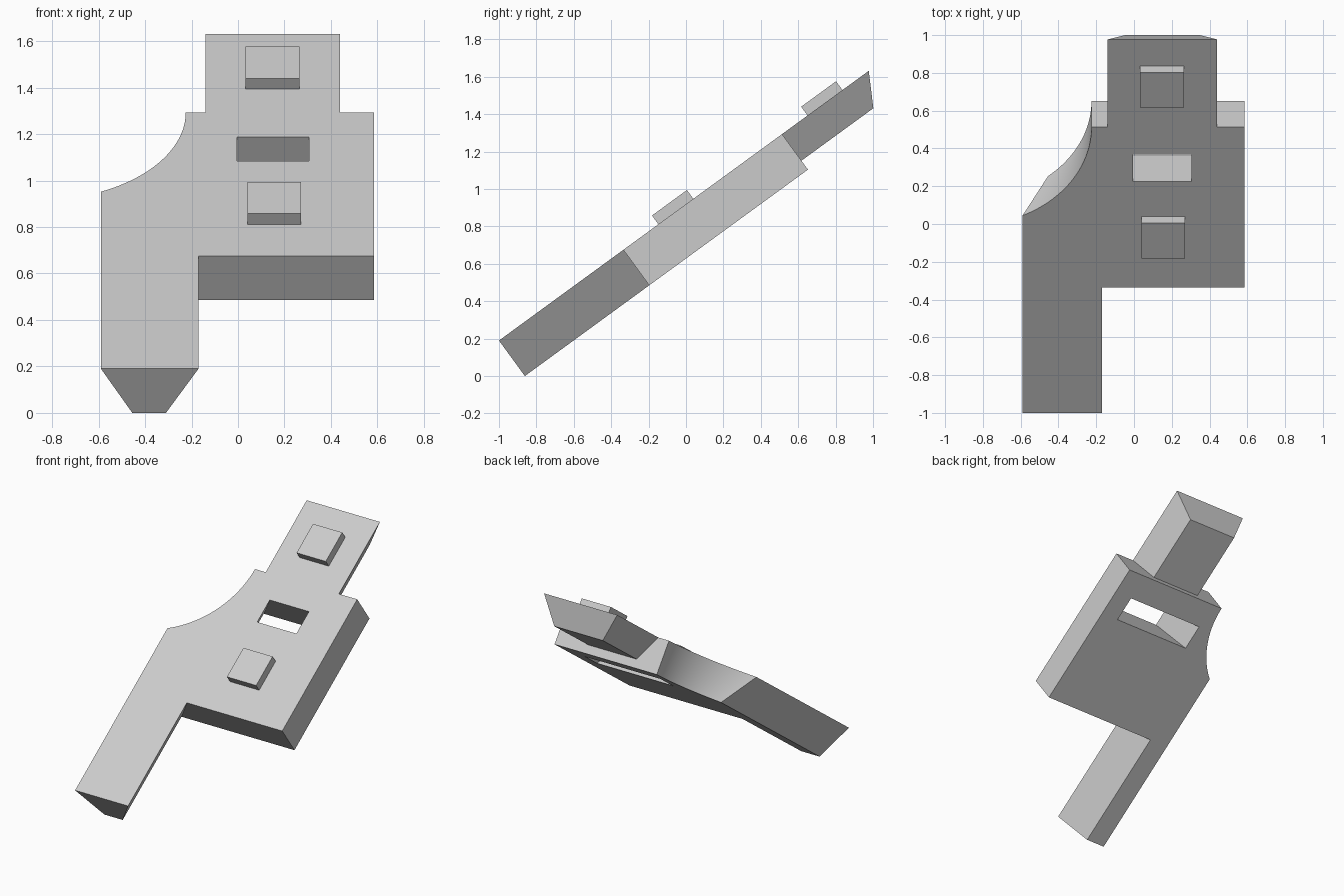
import bpy, bmesh, math

cube = bpy.data.objects.get("Cube")
if cube:
    bpy.data.objects.remove(cube, do_unlink=True)

TILT = math.radians(36.1)
THICK = 0.235      # body plate depth
TAB_THICK = 0.176  # upper tab depth

grey = bpy.data.materials.new("plain_grey")
grey.use_nodes = True
COLOUR = (0.6, 0.6, 0.6, 1)
grey.diffuse_color = COLOUR
grey.node_tree.nodes["Principled BSDF"].inputs["Base Color"].default_value = COLOUR


def loft(name, upper, lower, high, low):
    """Solid between two matching outlines, laid on the tilted plane."""
    bm = bmesh.new()
    a = [bm.verts.new((x, u, high)) for x, u in upper]
    b = [bm.verts.new((x, u, low)) for x, u in lower]
    bm.faces.new(a)
    bm.faces.new(b[::-1])
    for i in range(len(a)):
        j = (i + 1) % len(a)
        bm.faces.new((a[i], b[i], b[j], a[j]))
    bmesh.ops.recalc_face_normals(bm, faces=bm.faces)
    mesh = bpy.data.meshes.new(name)
    bm.to_mesh(mesh)
    bm.free()
    mesh.materials.append(grey)
    obj = bpy.data.objects.new(name, mesh)
    bpy.context.collection.objects.link(obj)
    obj.location = (0, -1, 0.19)
    obj.rotation_euler.x = TILT
    return obj


def rect(x0, x1, u0, u1):
    return [(x0, u0), (x1, u0), (x1, u1), (x0, u1)]


# Body plate with a long leg, tapered leg sides and a concave shoulder
SHOULDER, BACK, STEP, RADIUS = -0.225, 1.873, 0.823, 0.643


def body_outline(left, right):
    centre = SHOULDER - RADIUS
    sweep = math.acos((left - centre) / RADIUS)
    steps = 32
    arc = [(centre + RADIUS * math.cos(sweep * i / steps),
            BACK - RADIUS * math.sin(sweep * i / steps)) for i in range(steps + 1)]
    return [(left, 0), (right, 0), (right, STEP), (0.585, STEP), (0.585, BACK)] + arc


body = loft("body_plate", body_outline(-0.59, -0.17), body_outline(-0.455, -0.31), 0, -THICK)

# Slot through the body, flaring sideways towards the underside
FLARE = 0.145 / THICK


def slot_outline(n):
    half = 0.155 - FLARE * n
    return rect(0.15 - half, 0.15 + half, 1.516, 1.692)


top, bottom = 0.02, -THICK - 0.02
cutter = loft("slot_cutter", slot_outline(top), slot_outline(bottom), top, bottom)
cutter.hide_render = True
cut = body.modifiers.new("slot", "BOOLEAN")
cut.operation = "DIFFERENCE"
cut.solver = "EXACT"
cut.object = cutter
bpy.context.view_layer.objects.active = body
body.select_set(True)
bpy.ops.object.modifier_apply(modifier=cut.name)
bpy.data.objects.remove(cutter, do_unlink=True)
bpy.ops.object.shade_smooth_by_angle(angle=math.radians(20))

# Upper tab with sides and end sloping in underneath
INSET = 0.098
loft("upper_tab", rect(-0.14, 0.44, BACK, 2.447),
     rect(-0.14 + INSET, 0.44 - INSET, BACK, 2.447 - INSET), 0, -TAB_THICK)

# Raised square studs
for name, x, u in (("lower_stud", 0.04, 1.055), ("upper_stud", 0.033, 2.042)):
    square = rect(x, x + 0.231, u, u + 0.231)
    loft(name, square, square, 0.058, 0)
